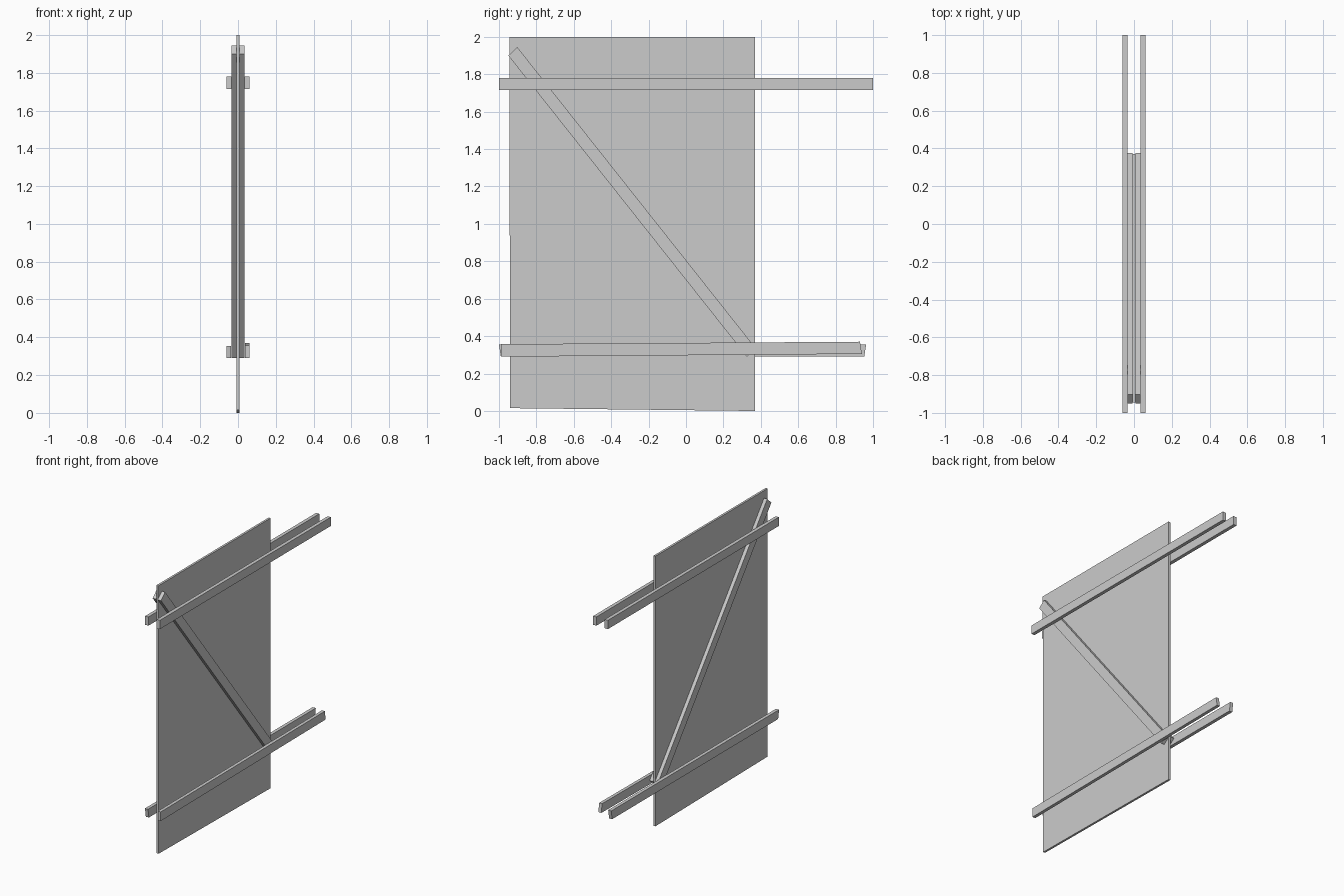
import bpy
import bmesh

cube = bpy.data.objects.get("Cube")
if cube:
    bpy.data.objects.remove(cube, do_unlink=True)

grey = bpy.data.materials.new("light grey")
grey.use_nodes = True
colour = (0.6, 0.6, 0.6, 1)
grey.diffuse_color = colour
grey.node_tree.nodes["Principled BSDF"].inputs["Base Color"].default_value = colour


def plank(name, outline, x0, x1):
    """Extrude a (y, z) side outline from x0 to x1."""
    bm = bmesh.new()
    face = bm.faces.new([bm.verts.new((x0, y, z)) for y, z in outline])
    ext = bmesh.ops.extrude_face_region(bm, geom=[face])
    moved = [v for v in ext["geom"] if isinstance(v, bmesh.types.BMVert)]
    bmesh.ops.translate(bm, verts=moved, vec=(x1 - x0, 0, 0))
    bmesh.ops.recalc_face_normals(bm, faces=bm.faces)
    mesh = bpy.data.meshes.new(name)
    bm.to_mesh(mesh)
    bm.free()
    mesh.materials.append(grey)
    obj = bpy.data.objects.new(name, mesh)
    bpy.context.collection.objects.link(obj)


# Thin upright panel with a slightly uneven lower edge
plank("panel", [(-0.94, 0.015), (0.37, 0.0), (0.37, 2.0), (-0.945, 2.0)], -0.008, 0.008)

# Diagonal braces and upper rails on both faces
brace = [(-0.95, 1.9), (0.325, 0.29), (0.377, 0.33), (-0.902, 1.945)]
upper = [(-1, 1.715), (1, 1.715), (1, 1.78), (-1, 1.78)]
for side, s in (("left", 1), ("right", -1)):
    plank(side + "_brace", brace, s * 0.008, s * 0.034)
    plank(side + "_upper_rail", upper, s * 0.034, s * 0.06)

# Lower rails, each cut and tilted a little differently
plank("left_lower_rail", [(-0.99, 0.29), (0.94, 0.305), (0.93, 0.37), (-0.99, 0.357)], 0.036, 0.06)
plank("right_lower_rail", [(-0.99, 0.29), (0.953, 0.29), (0.963, 0.355), (-1.0, 0.355)], -0.062, -0.037)
